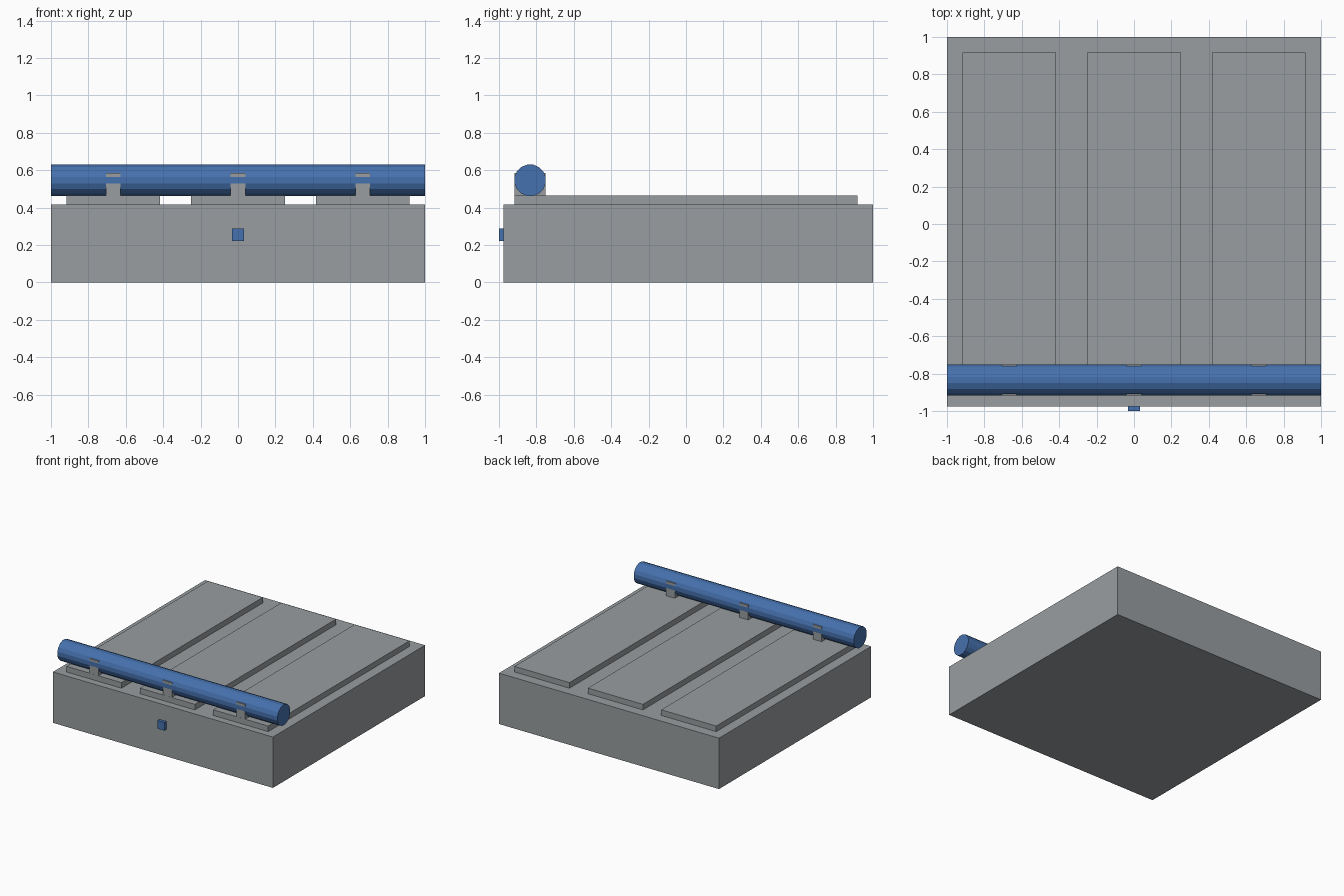
import bpy
import math

if "Cube" in bpy.data.objects:
    bpy.data.objects.remove(bpy.data.objects["Cube"])


def material(name, rgb):
    m = bpy.data.materials.new(name)
    m.diffuse_color = (*rgb, 1)
    m.use_nodes = True
    m.node_tree.nodes["Principled BSDF"].inputs["Base Color"].default_value = m.diffuse_color
    return m


GREY = material("warm grey", (0.32, 0.34, 0.35))
BLUE = material("blue", (0.06, 0.165, 0.42))


def box(name, x, y, z, mat):
    """Box from (min, max) pairs on each axis."""
    bpy.ops.mesh.primitive_cube_add(
        size=1, location=[(a + b) / 2 for a, b in (x, y, z)])
    ob = bpy.context.object
    ob.name = name
    ob.scale = [b - a for a, b in (x, y, z)]
    bpy.ops.object.transform_apply(location=False, rotation=False, scale=True)
    ob.data.materials.append(mat)
    return ob


# Main slab
box("base", (-1, 1), (-0.975, 1), (0, 0.418), GREY)

# Raised panels, each with a bracket holding the roller
for side, cx in (("left", -0.667), ("middle", 0), ("right", 0.667)):
    box(side + "_panel", (cx - 0.25, cx + 0.25), (-0.917, 0.917),
        (0.418, 0.464), GREY)
    box(side + "_bracket", (cx - 0.04, cx + 0.04), (-0.9165, -0.7505),
        (0.464, 0.584), GREY)

# Sixteen-sided roller with flats facing front and up
sides, flat_radius = 16, 0.0836
bpy.ops.mesh.primitive_cylinder_add(
    vertices=sides, radius=flat_radius / math.cos(math.pi / sides), depth=2)
roller = bpy.context.object
roller.name = "roller"
roller.rotation_euler = (0, math.pi / 2, 0)
bpy.ops.object.transform_apply(location=False, rotation=True, scale=False)
roller.rotation_euler = (math.pi / sides, 0, 0)
roller.location = (0, -0.8335, 0.546)
roller.data.materials.append(BLUE)

# Front button
box("button", (-0.031, 0.031), (-1, -0.97), (0.221, 0.288), BLUE)
